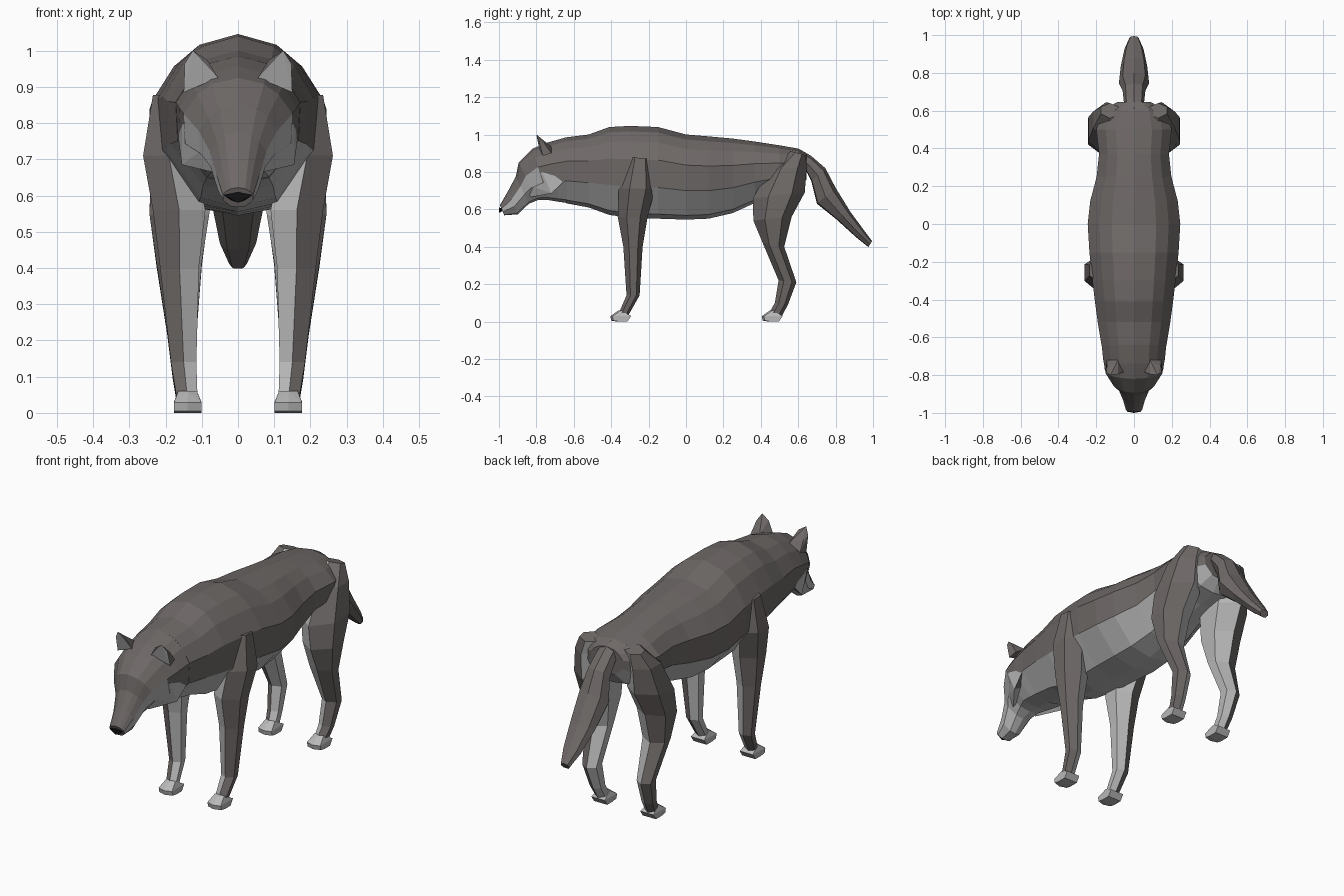
import bpy, bmesh

if "Cube" in bpy.data.objects:
    bpy.data.objects.remove(bpy.data.objects["Cube"])


def material(name, c):
    m = bpy.data.materials.new(name)
    m.diffuse_color = (*c, 1)
    m.use_nodes = True
    m.node_tree.nodes["Principled BSDF"].inputs["Base Color"].default_value = m.diffuse_color
    return m


MATS = [material("dark_fur", (0.155, 0.14, 0.135)),
        material("light_fur", (0.48, 0.48, 0.48)),
        material("black", (0.006, 0.006, 0.006))]


def finish(name, bm, mirror):
    bmesh.ops.recalc_face_normals(bm, faces=bm.faces)
    me = bpy.data.meshes.new(name)
    bm.to_mesh(me)
    bm.free()
    for m in MATS:
        me.materials.append(m)
    ob = bpy.data.objects.new(name, me)
    bpy.context.collection.objects.link(ob)
    if mirror:
        mod = ob.modifiers.new("mirror", 'MIRROR')
        mod.use_mirror_merge = False
    return ob


def loft(name, rings, colour, mirror=False):
    """Skin a list of closed rings; colour(ring, side) gives the material."""
    bm = bmesh.new()
    vs = [[bm.verts.new(p) for p in r] for r in rings]
    n = len(vs[0])
    for i in range(len(vs) - 1):
        for j in range(n):
            k = (j + 1) % n
            f = bm.faces.new((vs[i][j], vs[i][k], vs[i + 1][k], vs[i + 1][j]))
            f.material_index = colour(i, j)
    bm.faces.new(vs[0][::-1])
    bm.faces.new(vs[-1])
    return finish(name, bm, mirror)


def hull(name, pts, colour, mirror=False):
    """Convex solid through a few points; colour(normal) gives the material."""
    bm = bmesh.new()
    for p in pts:
        bm.verts.new(p)
    res = bmesh.ops.convex_hull(bm, input=bm.verts)
    loose = [v for v in bm.verts if not v.link_faces]
    bmesh.ops.delete(bm, geom=loose, context='VERTS')
    bmesh.ops.recalc_face_normals(bm, faces=bm.faces)
    bm.normal_update()
    for f in bm.faces:
        f.material_index = colour(f.normal)
    return finish(name, bm, mirror)


# Half cross-section: (part of half width, part of the way from top to bottom)
BODY = [(0, 0), (.48, .06), (.75, .17), (1, .36), (.97, .66), (.5, .95), (0, 1)]
TAIL = [(0, 0), (.75, .15), (1, .55), (.6, .95), (0, 1)]


def spine_ring(sec, prof):
    ty, tz, by, bz, w = sec
    full = prof + [(-u, v) for u, v in prof[-2:0:-1]]
    return [(u * w, ty + (by - ty) * v, tz + (bz - tz) * v) for u, v in full]


# Head: top y, top z, bottom y, bottom z, half width
head = [(-.995, .622, -.972, .568, .042), (-.95, .70, -.90, .573, .058),
        (-.91, .775, -.84, .63, .078), (-.895, .85, -.79, .65, .108),
        (-.82, .925, -.74, .65, .15), (-.74, .957, -.68, .64, .163),
        (-.64, .985, -.62, .632, .172)]
loft("head", [spine_ring(s, BODY) for s in head],
     lambda i, j: 1 if (2 < j < 9 and i < 4) or 3 < j < 8 else 0)

# Torso: y, top z, bottom z, half width
torso = [(-.64, .985, .632, .172), (-.52, 1.0, .61, .192), (-.41, 1.04, .57, .207),
         (-.3, 1.046, .555, .22), (-.15, 1.04, .55, .236), (0, 1.0, .545, .245),
         (.12, .99, .55, .232), (.25, .978, .58, .198), (.37, .962, .635, .185),
         (.5, .942, .68, .2), (.6, .925, .70, .17), (.645, .90, .76, .09)]
loft("torso", [spine_ring((y, t, y, b, w), BODY) for y, t, b, w in torso],
     lambda i, j: 1 if 3 < j < 8 else 0)

# Tail
tail = [(.61, .92, .62, .82, .05), (.67, .885, .645, .80, .055),
        (.745, .82, .67, .75, .06), (.80, .715, .70, .63, .08),
        (.88, .585, .80, .55, .07), (.95, .49, .91, .45, .05),
        (.995, .43, .975, .398, .025)]
loft("tail", [spine_ring(s, TAIL) for s in tail], lambda i, j: 0)


def leg_ring(sec):
    fy, fz, by, bz, xi, xo = sec
    m = (xi + xo) / 2
    ring = [(0, m), (.3, xo), (.75, xo), (1, m), (.75, xi), (.25, xi)]
    return [(x, fy + (by - fy) * t, fz + (bz - fz) * t) for t, x in ring]


# Legs: front y z, back y z, inner x, outer x
front = [(-.31, .88, -.185, .87, .14, .235), (-.36, .71, -.165, .71, .12, .262),
         (-.365, .56, -.205, .56, .09, .235), (-.335, .40, -.232, .40, .108, .215),
         (-.318, .14, -.248, .14, .115, .185), (-.355, .055, -.31, .03, .112, .17)]
hind = [(.56, .91, .64, .89, .08, .175), (.45, .82, .645, .82, .08, .215),
        (.358, .66, .635, .69, .06, .242), (.36, .54, .565, .56, .08, .244),
        (.41, .42, .525, .40, .10, .225), (.495, .22, .59, .21, .115, .195),
        (.475, .10, .545, .09, .115, .18), (.45, .055, .51, .025, .112, .17)]
# Paw side outline (y, z), widest at the ground
paw = [(-.405, .028), (-.40, .005), (-.37, 0), (-.325, 0), (-.305, .03), (-.36, .06)]
for label, secs, dy in (("front", front, 0), ("hind", hind, .81)):
    loft(label + "_legs", [leg_ring(s) for s in secs],
         lambda i, j: 1 if j > 2 else 0, True)
    pts = []
    for y, z in paw:
        k = .038 - (.012 if z > .05 else 0)
        pts += [(.139 - k, y + dy + .012, z), (.139 + k, y + dy + .012, z),
                (.139, y + dy, z)]
    hull(label + "_paws", pts, lambda n: 1, True)

# Ears with light fronts
hull("ears", [(.055, -.785, .925), (.15, -.765, .885), (.145, -.72, .90),
              (.085, -.72, .935), (.085, -.795, .975), (.125, -.80, 1.0),
              (.147, -.785, .965), (.14, -.755, .95)],
     lambda n: 1 if n.y < -.4 and n.x > 0 else 0, True)

# Cheek ruffs
hull("cheek_ruffs", [(.075, -.88, .745), (.155, -.77, .80), (.165, -.64, .76),
                     (.155, -.72, .685), (.07, -.83, .665), (.05, -.7, .75)],
     lambda n: 1 if n.y < .5 else 0, True)

# Nose
hull("nose", [(-.04, -.993, .602), (.04, -.993, .602), (0, -1.0, .61),
              (0, -.998, .58), (-.02, -.988, .588), (.02, -.988, .588),
              (0, -.97, .60)], lambda n: 2)
